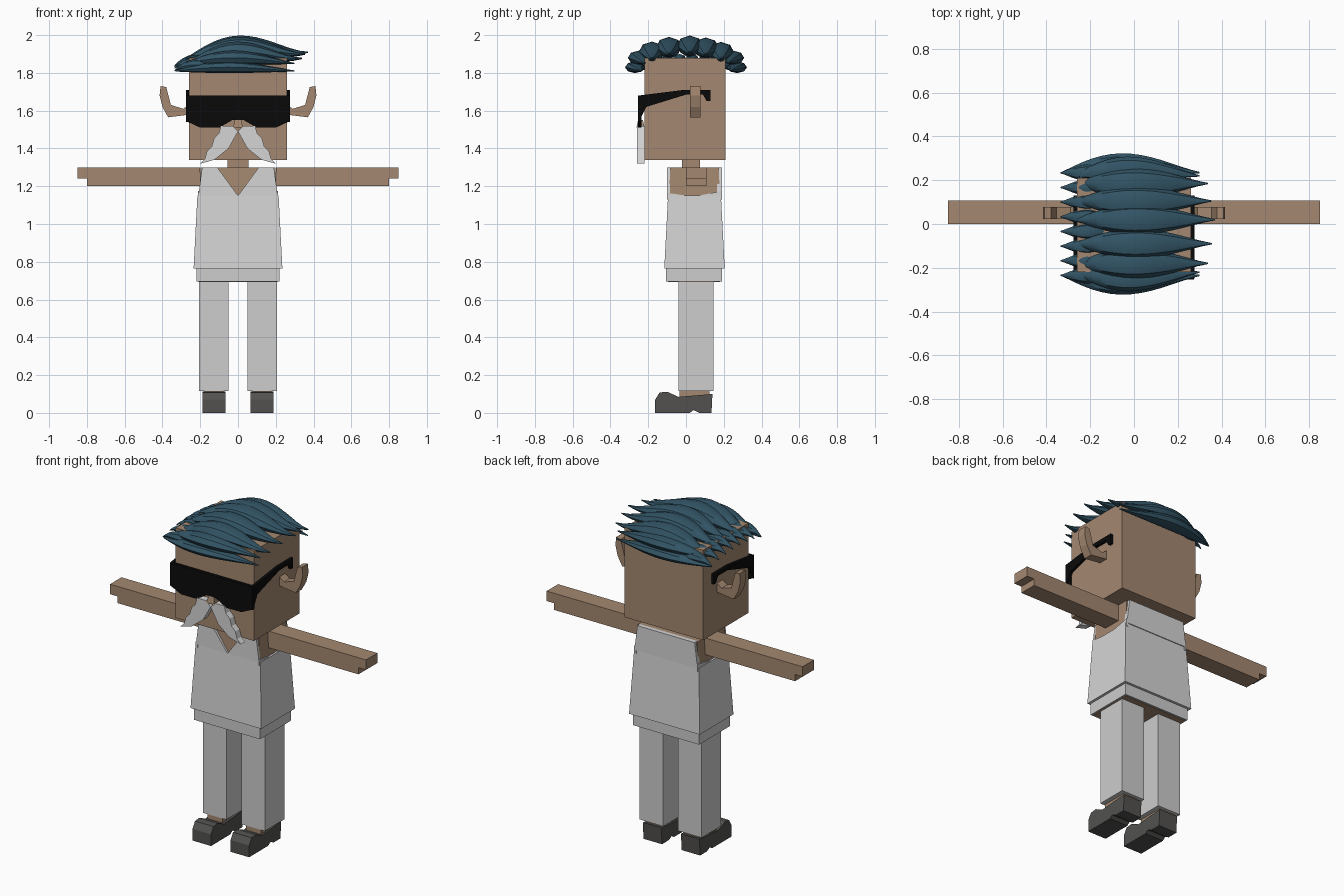
import bpy, bmesh, math

if "Cube" in bpy.data.objects:
    bpy.data.objects.remove(bpy.data.objects["Cube"])


def material(name, red, green, blue):
    mat = bpy.data.materials.new(name)
    mat.use_nodes = True
    mat.diffuse_color = (red, green, blue, 1)
    shader = next(node for node in mat.node_tree.nodes if node.type == "BSDF_PRINCIPLED")
    shader.inputs["Base Color"].default_value = mat.diffuse_color
    return mat


skin = material("skin_tan", 0.37, 0.245, 0.162)
white = material("shirt_white", 0.66, 0.66, 0.66)
trouser = material("trouser_white", 0.61, 0.61, 0.61)
teal = material("hair_teal", 0.033, 0.092, 0.135)
black = material("glasses_black", 0.003, 0.003, 0.003)
grey = material("shoe_grey", 0.085, 0.083, 0.08)


def finish(name, bm, mat):
    bmesh.ops.recalc_face_normals(bm, faces=bm.faces)
    mesh = bpy.data.meshes.new(name)
    bm.to_mesh(mesh)
    bm.free()
    mesh.materials.append(mat)
    part = bpy.data.objects.new(name, mesh)
    bpy.context.collection.objects.link(part)
    return part


def box(name, mat, half_width, front, back, bottom, top, centre=0, taper=0):
    """Upright box; taper draws the upper end in on every side."""
    bm = bmesh.new()
    bmesh.ops.create_cube(bm, size=1)
    for vert in bm.verts:
        upper = vert.co.z > 0
        inset = taper if upper else 0
        side = math.copysign(half_width - inset, vert.co.x)
        depth = back - inset if vert.co.y > 0 else front + inset
        vert.co = (centre + side, depth, top if upper else bottom)
    return finish(name, bm, mat)


def bridge(bm, rings):
    """Skin a chain of matching rings and close both ends."""
    for ring, following in zip(rings, rings[1:]):
        for k in range(len(ring)):
            bm.faces.new((ring[k - 1], ring[k], following[k], following[k - 1]))
    bm.faces.new(rings[0])
    bm.faces.new(rings[-1])


def front_outline(name, mat, points, near, far, sign=1):
    """Extrude an x, z outline through y."""
    bm = bmesh.new()
    bridge(bm, [[bm.verts.new((sign * x, depth, z)) for x, z in points]
                for depth in (near, far)])
    return finish(name, bm, mat)


def side_outline(name, mat, points, inner, outer, sign=1):
    """Extrude a y, z outline through x."""
    bm = bmesh.new()
    bridge(bm, [[bm.verts.new((sign * depth, y, z)) for y, z in points]
                for depth in (inner, outer)])
    return finish(name, bm, mat)


def lock(name, start, tip, y, z, width, height, arch=0, sway=0, curl=0):
    """Spindle-shaped strand along x that swells in the middle and curls at the tip."""
    bm = bmesh.new()
    rings = []
    steps, sides = 14, 8
    for step in range(steps + 1):
        t = step / steps
        swell = max(math.sin(math.pi * t ** 0.85), 0) ** 1.2
        x = start + (tip - start) * t
        ring = []
        for k in range(sides):
            angle = math.tau * k / sides
            ring.append(bm.verts.new((
                x,
                y + sway * swell + (width * swell + 0.003) * math.cos(angle),
                z + arch * swell + curl * t ** 6 + (height * swell + 0.003) * math.sin(angle))))
        rings.append(ring)
    bridge(bm, rings)
    strand = finish(name, bm, teal)
    bpy.ops.object.select_all(action="DESELECT")
    strand.select_set(True)
    bpy.context.view_layer.objects.active = strand
    bpy.ops.object.shade_smooth_by_angle(angle=math.radians(40))


# Levels shared by several parts
hem, chest, shoulder, chin, crown = 0.765, 1.15, 1.3, 1.34, 1.88
head_front, head_half = -0.22, 0.26
shirt_front, shirt_back = -0.1, 0.19

# Head, neck and nose
box("head", skin, head_half, head_front, 0.21, chin, crown)
box("neck", skin, 0.055, -0.02, 0.075, shoulder - 0.02, chin)
box("nose", skin, 0.026, -0.262, head_front, 1.51, 1.55, taper=0.008)

# Torso and tank top
box("torso", skin, 0.205, -0.09, 0.18, 1.1, shoulder, taper=0.006)
box("shirt_body", white, 0.235, -0.115, 0.205, hem, chest, taper=0.02)
back_panel = [(-0.21, chest), (0.21, chest), (0.19, shoulder), (-0.19, shoulder)]
front_panel = [(0, chest), (0.21, chest), (0.19, shoulder), (0.11, shoulder)]
front_outline("shirt_back_panel", white, back_panel, shirt_back - 0.025, shirt_back)

# Hips with a skin underside
box("hips", trouser, 0.22, -0.105, shirt_back, 0.695, hem + 0.01)
box("hips_underside", skin, 0.21, -0.095, 0.18, 0.692, 0.7)

# Outlines of the paired parts
arm = [(0.2, 1.2), (0.8, 1.2), (0.8, 1.24), (0.85, 1.24), (0.85, shoulder), (0.2, shoulder)]
ear = [(0.25, 1.58), (0.37, 1.565), (0.4, 1.62), (0.415, 1.68), (0.41, 1.73),
       (0.38, 1.725), (0.355, 1.63), (0.29, 1.61), (0.25, 1.64)]
shoe = [(-0.163, 0), (0.02, 0), (0.04, 0.015), (0.07, 0), (0.135, 0), (0.14, 0.1),
        (-0.04, 0.085), (-0.1, 0.112), (-0.14, 0.108), (-0.163, 0.07)]
temple = [(-0.25, 1.54), (-0.21, 1.62), (0, 1.685), (0.09, 1.685), (0.11, 1.65),
          (0.13, 1.65), (0.13, 1.71), (-0.01, 1.71), (-0.25, 1.68)]
armhole = [(shirt_front, 1.13), (shirt_back, 1.13), (shirt_back, 1.175), (0.04, 1.145),
           (shirt_front, 1.165)]

# Moustache half with a stepped outer edge
whisker = [(0.125, 1.34), (0.05, 1.4), (0, 1.49), (0.03, 1.52)]
for tooth in range(4):
    x, z = 0.09 + 0.037 * tooth, 1.52 - 0.067 * tooth
    if tooth:
        whisker.append((x - 0.025, z + 0.025))
    whisker.append((x, z))

for sign, side in ((1, "left"), (-1, "right")):
    front_outline(f"shirt_front_{side}", white, front_panel, shirt_front, -0.085, sign)
    side_outline(f"armhole_rim_{side}", white, armhole, 0.2, 0.211, sign)
    front_outline(f"arm_{side}", skin, arm, 0, 0.108, sign)
    front_outline(f"ear_{side}", skin, ear, 0.022, 0.077, sign)
    box(f"leg_{side}", trouser, 0.078, -0.04, 0.145, 0.115, 0.7, centre=sign * 0.128)
    box(f"ankle_{side}", skin, 0.05, -0.035, 0.125, 0.06, 0.118, centre=sign * 0.128)
    side_outline(f"shoe_{side}", grey, shoe, 0.065, 0.188, sign)
    side_outline(f"glasses_arm_{side}", black, temple, head_half, 0.276, sign)
    front_outline(f"moustache_{side}", white, whisker, -0.26, head_front, sign)

# Sunglasses lens
lens_half = [(0.275, 1.68), (0.275, 1.545), (0.2, 1.51), (0.1, 1.51), (0.03, 1.55)]
lens = lens_half + [(-x, z) for x, z in reversed(lens_half)]
front_outline("sunglasses_lens", black, lens, -0.254, -0.235)

# Long locks swept over the crown, lower towards the front and back
for number, y in enumerate((-0.18, -0.09, 0.02, 0.105, 0.185)):
    lock(f"crown_lock_{number}", -0.27, 0.375 - abs(y) / 5, y, crown - y * y,
         width=0.066, height=0.05, arch=0.065, curl=0.03)

# Short tufts over the right edge
for number in range(8):
    y = -0.235 + number * 0.067
    lock(f"edge_tuft_{number}", -0.12, -0.335, y, crown - 0.01 - y * y / 2,
         width=0.034, height=0.028, curl=-0.03)

# Drooping locks along the front and back edges
for sign, side in ((-1, "front"), (1, "back")):
    lock(f"{side}_upper_lock", -0.28, 0.3, sign * 0.22, 1.85,
         width=0.055, height=0.035, arch=0.03, sway=sign * 0.03)
    lock(f"{side}_lower_lock", -0.33, 0.3, sign * 0.235, 1.81,
         width=0.05, height=0.028, arch=0.02, sway=sign * 0.035)
